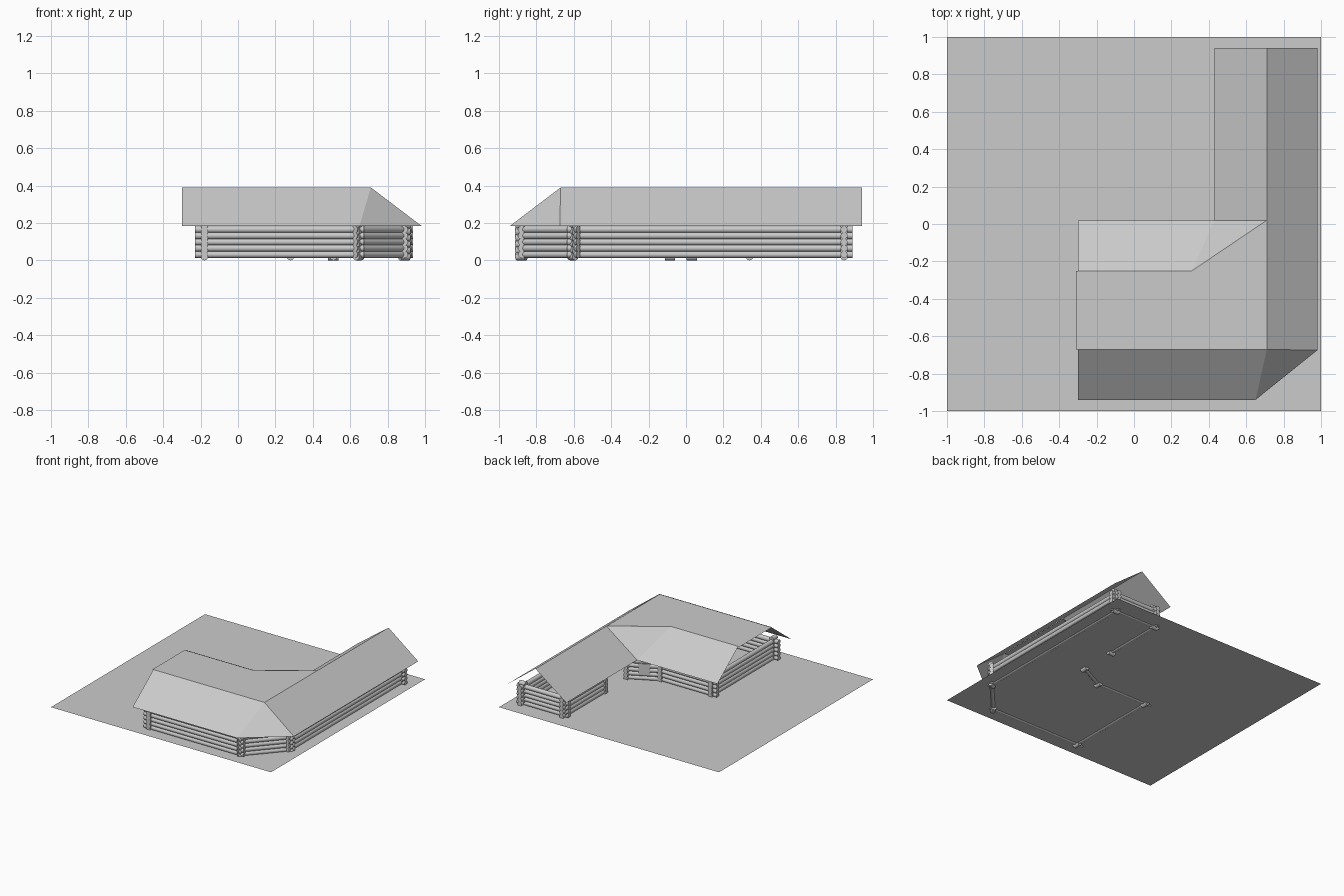
import bpy, bmesh, math
from mathutils import Vector, Matrix

if "Cube" in bpy.data.objects:
    bpy.data.objects.remove(bpy.data.objects["Cube"])

mat = bpy.data.materials.new("plain grey")
mat.diffuse_color = (0.6, 0.6, 0.6, 1)
mat.use_nodes = True
mat.node_tree.nodes["Principled BSDF"].inputs["Base Color"].default_value = mat.diffuse_color

GROUND, EAVE, RIDGE = 0.02, 0.185, 0.39
PITCH, R = 0.0335, 0.0185


def finish(name, bm, smooth=False):
    me = bpy.data.meshes.new(name)
    bm.to_mesh(me)
    bm.free()
    me.materials.append(mat)
    ob = bpy.data.objects.new(name, me)
    bpy.context.collection.objects.link(ob)
    if smooth:
        bpy.ops.object.select_all(action='DESELECT')
        bpy.context.view_layer.objects.active = ob
        ob.select_set(True)
        bpy.ops.object.shade_smooth_by_angle(angle=math.radians(40))
    return ob


def log(bm, a, b, z, r):
    a, b = Vector((*a, z)), Vector((*b, z))
    d = b - a
    m = Matrix.Translation((a + b) / 2) @ d.to_track_quat('Z', 'Y').to_matrix().to_4x4()
    bmesh.ops.create_cone(bm, cap_ends=True, segments=14, radius1=r, radius2=r,
                          depth=d.length, matrix=m)


def wall(name, a, b, ext_a, ext_b):
    """Five stacked logs from a to b, running past the corners."""
    a, b = Vector(a), Vector(b)
    d = (b - a).normalized()
    bm = bmesh.new()
    for k in range(5):
        log(bm, a - d * ext_a, b + d * ext_b, 0.0315 + PITCH * k, R)
    finish(name, bm, True)


def corner(name, p, angle, length=0.055):
    """Stack of short cross logs, half a log lower than the walls."""
    p = Vector(p)
    d = Vector((math.cos(math.radians(angle)), math.sin(math.radians(angle)))) * length / 2
    bm = bmesh.new()
    for k in range(6):
        log(bm, p - d, p + d, 0.0195 + PITCH * k, 0.0195)
    finish(name, bm, True)


def sheet(name, faces):
    bm = bmesh.new()
    for f in faces:
        bm.faces.new([bm.verts.new(p) for p in f])
    bmesh.ops.remove_doubles(bm, verts=bm.verts, dist=0.0005)
    finish(name, bm)


# ground plate
sheet("ground_plate", [[(-1, -1, GROUND), (1, -1, GROUND), (1, 1, GROUND), (-1, 1, GROUND)]])

# log walls
SW, SE, E = (-0.18, -0.88), (0.645, -0.88), (0.89, -0.605)
NE, NW, DOOR_N = (0.89, 0.845), (0.51, 0.845), (0.51, 0.34)
DOOR_S, INNER, W = (0.51, 0.03), (0.28, -0.085), (-0.18, -0.085)
wall("front_wall", SW, SE, 0.05, 0.03)
wall("corner_wall", SE, E, 0.03, 0.04)
wall("right_wall", E, NE, 0.03, 0.045)
wall("back_wall", NE, NW, 0.045, 0.04)
wall("courtyard_wall_north", NW, DOOR_N, 0.045, 0.02)
wall("courtyard_wall_diagonal", DOOR_S, INNER, 0.02, 0.03)
wall("courtyard_wall_south", INNER, W, 0.03, 0.05)
wall("left_wall", W, SW, 0.03, 0.025)

# crossed log ends
for i, (p, ang) in enumerate([(SW, 90), (SE, 60), (E, 30), (NE, 0), (NW, 0),
                              (DOOR_N, 0), (DOOR_S, 90), (INNER, 90), (W, 90)]):
    corner("log_corner_%d" % i, p, ang)

# window panel in the courtyard diagonal
bm = bmesh.new()
mid = (Vector(DOOR_S) + Vector(INNER)) / 2
ang = math.atan2(DOOR_S[1] - INNER[1], DOOR_S[0] - INNER[0])
bmesh.ops.create_cube(bm, size=1, matrix=Matrix.Translation((mid.x, mid.y, 0.11))
                      @ Matrix.Rotation(ang, 4, 'Z') @ Matrix.Diagonal((0.085, 0.042, 0.09, 1)))
finish("window_panel", bm)

# roof outline points
L, RX = -0.30, 0.71
fl, fr = (L, -0.94, EAVE), (0.65, -0.94, EAVE)
rl, rr = (L, -0.67, RIDGE), (RX, -0.67, RIDGE)
el, eb = (0.98, -0.675, EAVE), (0.98, 0.94, EAVE)
rb, wb = (RX, 0.94, RIDGE), (0.43, 0.94, EAVE)
wi, ri = (0.43, 0.02, EAVE), (RX, 0.02, RIDGE)
bl, br = (L, -0.25, RIDGE), (0.31, -0.25, RIDGE)

sheet("roof_slopes", [
    [fl, fr, rr, rl],                      # front slope
    [fr, el, rr],                          # hip corner
    [el, eb, rb, rr],                      # right slope
    [ri, rb, wb, wi],                      # wing inner slope
    [br, wi, ri],                          # inner corner
    [bl, (L, 0.02, EAVE), wi, br],         # courtyard slope
])
sheet("roof_flat_top", [[(-0.31, -0.67, RIDGE - 0.002), (RX, -0.67, RIDGE - 0.002),
                         (RX, 0.02, RIDGE - 0.002), (0.31, -0.25, RIDGE - 0.002),
                         (-0.31, -0.25, RIDGE - 0.002)]])
